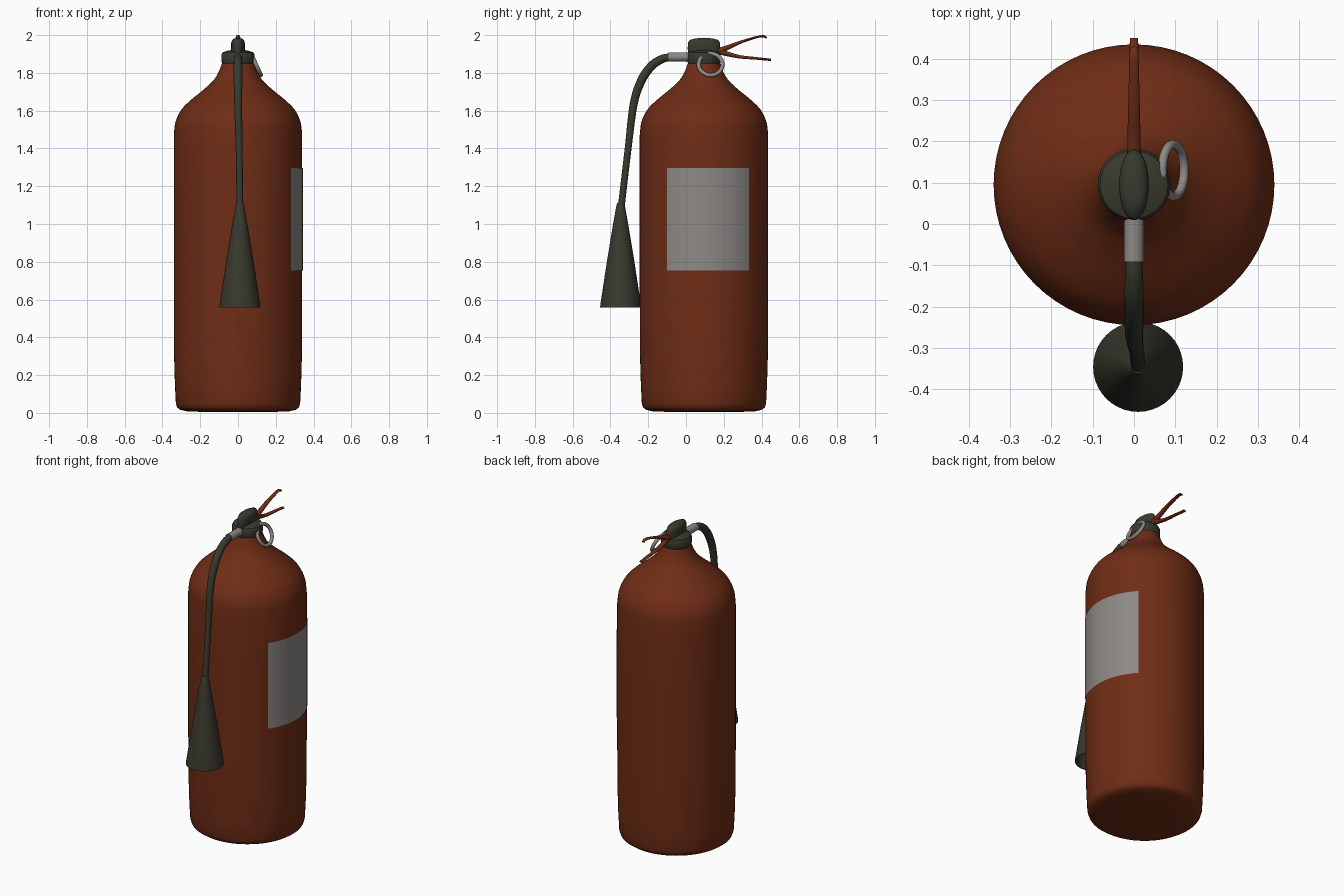
import bpy, bmesh, math
from mathutils import Vector, Matrix

if "Cube" in bpy.data.objects:
    bpy.data.objects.remove(bpy.data.objects["Cube"])

CY = 0.095  # y of the cylinder axis


def material(name, rgb):
    m = bpy.data.materials.new(name)
    m.diffuse_color = (*rgb, 1)
    m.use_nodes = True
    m.node_tree.nodes["Principled BSDF"].inputs["Base Color"].default_value = m.diffuse_color
    return m


RED = material("red paint", (0.16, 0.026, 0.008))
DARK = material("dark rubber", (0.040, 0.041, 0.027))
GREY = material("light grey", (0.27, 0.25, 0.24))


def finish(name, bm, mat, angle=40, recalc=True):
    if recalc:
        bmesh.ops.recalc_face_normals(bm, faces=bm.faces)
    me = bpy.data.meshes.new(name)
    bm.to_mesh(me)
    bm.free()
    me.materials.append(mat)
    ob = bpy.data.objects.new(name, me)
    bpy.context.collection.objects.link(ob)
    bpy.ops.object.select_all(action='DESELECT')
    ob.select_set(True)
    bpy.context.view_layer.objects.active = ob
    bpy.ops.object.shade_smooth_by_angle(angle=math.radians(angle))
    return ob


def smooth(pts, n=6):
    """Catmull-Rom curve through tuples of any length."""
    p = [Vector(q) for q in pts]
    p = [2 * p[0] - p[1]] + p + [2 * p[-1] - p[-2]]
    out = []
    for i in range(1, len(p) - 2):
        a, b, c, d = p[i - 1:i + 3]
        for k in range(n):
            t = k / n
            out.append(0.5 * (2 * b + (c - a) * t + (2 * a - 5 * b + 4 * c - d) * t * t
                              + (3 * b - a - 3 * c + d) * t ** 3))
    return out + [p[-2]]


def skin(bm, rings, caps=True):
    n = len(rings[0])
    for a, b in zip(rings, rings[1:]):
        for i in range(n):
            j = (i + 1) % n
            bm.faces.new((a[i], a[j], b[j], b[i]))
    if caps:
        bm.faces.new(rings[0])
        bm.faces.new(rings[-1])


def lathe(name, profile, mat, cx=0.0, cy=CY, sx=1.0, n=64):
    """Turn (radius, z) points; sx flattens the section along x."""
    bm = bmesh.new()
    rings = [[bm.verts.new((cx + sx * r * math.cos(2 * math.pi * i / n),
                            cy + r * math.sin(2 * math.pi * i / n), z))
              for i in range(n)] for r, z in profile]
    skin(bm, rings)
    return finish(name, bm, mat)


def sweep(name, pts, mat, n=16, steps=6):
    """Sweep an ellipse along (x, y, z, half width, half thickness)."""
    pts = smooth(pts, steps)
    pos = [Vector(p[:3]) for p in pts]
    bm = bmesh.new()
    rings = []
    for k, p in enumerate(pts):
        t = (pos[min(k + 1, len(pos) - 1)] - pos[max(k - 1, 0)]).normalized()
        up = Vector((1, 0, 0)).cross(t).normalized()
        side = t.cross(up)
        rings.append([bm.verts.new(pos[k] + side * p[3] * math.cos(2 * math.pi * i / n)
                                   + up * p[4] * math.sin(2 * math.pi * i / n))
                      for i in range(n)])
    skin(bm, rings)
    return finish(name, bm, mat)


# Tank: flat base, straight wall, domed shoulder and neck
shoulder = smooth([(0.34, 1.47), (0.331, 1.54), (0.30, 1.605), (0.25, 1.656),
                   (0.19, 1.705), (0.135, 1.755), (0.105, 1.80), (0.085, 1.85)])
lathe("tank", [(0.15, 0.004), (0.27, 0.008), (0.305, 0.016), (0.322, 0.028), (0.329, 0.05),
               (0.334, 0.15), (0.339, 0.32), (0.34, 0.6), (0.34, 1.1)]
      + [tuple(p) for p in shoulder], RED)

# Label wrapped on the right side
bm = bmesh.new()
N = 24
rows = []
for i in range(N + 1):
    a = math.radians(-35 + 79 * i / N)
    rows.append([bm.verts.new((0.343 * math.cos(a), CY + 0.343 * math.sin(a), z))
                 for z in (0.755, 1.297)])
for a, b in zip(rows, rows[1:]):
    bm.faces.new((a[0], b[0], b[1], a[1]))
finish("label", bm, GREY, recalc=False)

# Valve collar and the narrow raised valve head on it
lathe("valve_collar", [(0.07, 1.825), (0.080, 1.84), (0.088, 1.86), (0.088, 1.895),
                       (0.082, 1.908), (0.06, 1.916), (0.02, 1.925)], DARK, n=48)
lathe("valve_head", [(0.084, 1.89), (0.086, 1.93), (0.085, 1.96), (0.075, 1.974),
                     (0.05, 1.982), (0.015, 1.985)], DARK, sx=0.42, n=40)

# Carrying handle and squeeze lever
sweep("squeeze_lever", [(0, 0.14, 1.91, 0.017, 0.016), (0, 0.20, 1.926, 0.016, 0.014),
                        (0, 0.29, 1.963, 0.014, 0.008), (0, 0.37, 1.988, 0.012, 0.006),
                        (0, 0.41, 1.994, 0.011, 0.006), (0, 0.427, 1.985, 0.009, 0.005)], RED)
sweep("carry_handle", [(0, 0.14, 1.925, 0.017, 0.016), (0, 0.20, 1.906, 0.015, 0.014),
                       (0, 0.28, 1.886, 0.013, 0.009), (0, 0.37, 1.877, 0.012, 0.007),
                       (0, 0.45, 1.869, 0.010, 0.006)], RED)

# Safety pin ring hanging on the right of the valve
bm = bmesh.new()
R, r, n, m = 0.063, 0.011, 40, 12
turn = Matrix.Translation((0.095, 0.13, 1.845)) @ Matrix.Rotation(math.radians(65), 4, 'Y')
rings = []
for i in range(n):
    a = 2 * math.pi * i / n
    ring = []
    for j in range(m):
        b = 2 * math.pi * j / m
        d = R + r * math.cos(b)
        ring.append(bm.verts.new(turn @ Vector((d * math.cos(a), d * math.sin(a),
                                                r * math.sin(b)))))
    rings.append(ring)
skin(bm, rings + [rings[0]], caps=False)
finish("pin_ring", bm, GREY)

# Metal outlet tube and rubber hose
sweep("outlet_tube", [(0, 0.04, 1.884, 0.024, 0.024), (0, -0.092, 1.884, 0.024, 0.024)], GREY, 24)
sweep("hose", [(x, y, z, w, w) for x, y, z, w in (
    (0, -0.085, 1.884, 0.020), (0, -0.13, 1.872, 0.022), (0, -0.183, 1.836, 0.023),
    (0, -0.236, 1.76, 0.023), (0.001, -0.277, 1.635, 0.021), (0.006, -0.307, 1.395, 0.018),
    (0.010, -0.341, 1.105, 0.018), (0.010, -0.345, 1.06, 0.018))], DARK)

# Hollow discharge horn
lathe("horn", [(0.012, 1.07), (0.098, 0.58), (0.104, 0.557), (0.109, 0.557), (0.107, 0.575),
               (0.073, 0.80), (0.040, 1.00), (0.022, 1.10), (0.016, 1.115)],
      DARK, cx=0.01, cy=-0.346, n=40)
